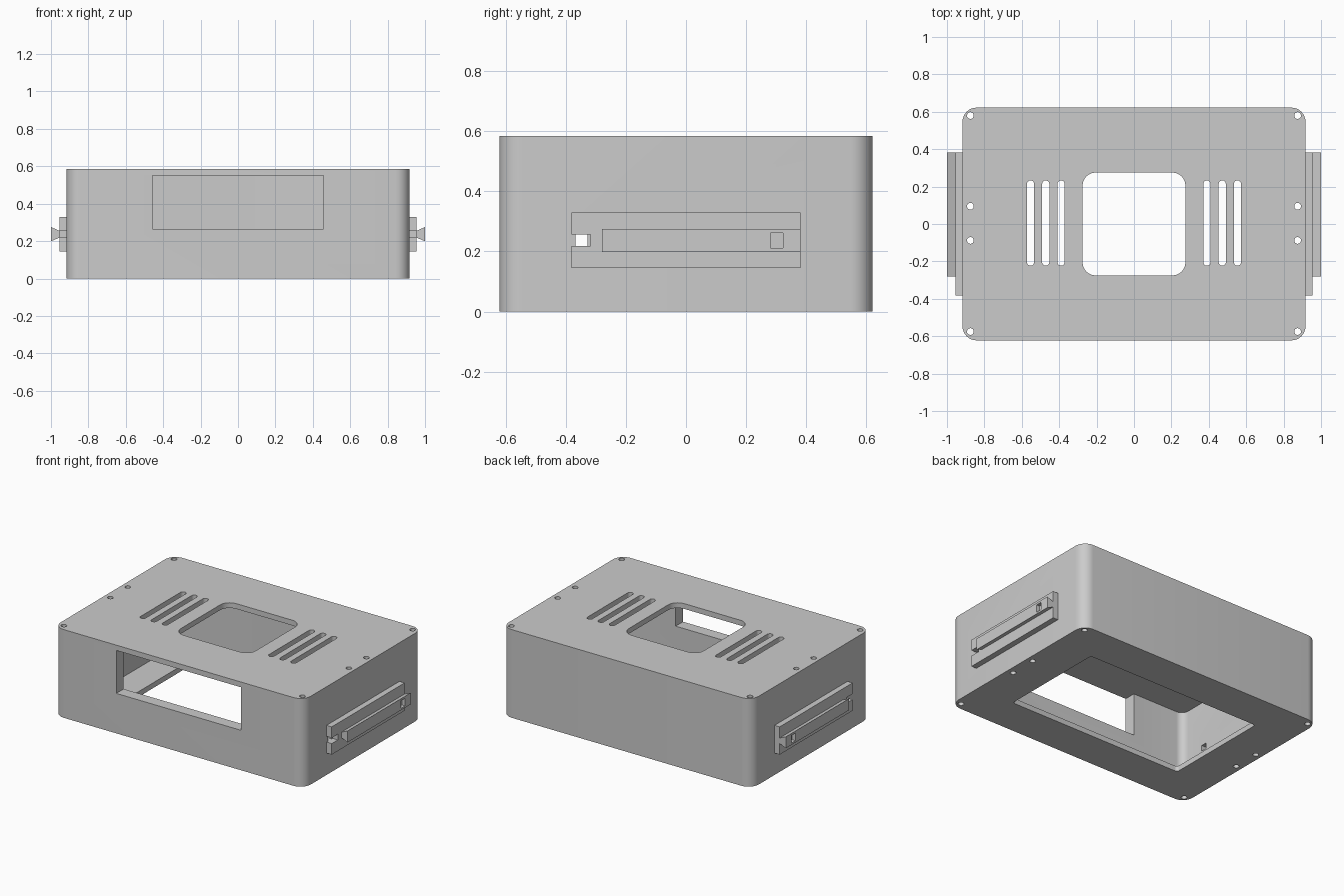
import bpy
import bmesh
import math

default = bpy.data.objects.get("Cube")
if default:
    bpy.data.objects.remove(default, do_unlink=True)

grey = bpy.data.materials.new("plain_grey")
grey.use_nodes = True
grey.diffuse_color = (0.6, 0.6, 0.6, 1)
grey.node_tree.nodes["Principled BSDF"].inputs["Base Color"].default_value = (0.6, 0.6, 0.6, 1)


def rounded(cx, cy, hx, hy, r, steps=8):
    """Counter-clockwise rounded rectangle outline."""
    pts = []
    for quarter, (sx, sy) in enumerate([(1, 1), (-1, 1), (-1, -1), (1, -1)]):
        for i in range(steps + 1):
            a = math.radians(90) * (quarter + i / steps)
            pts.append((cx + sx * (hx - r) + r * math.cos(a),
                        cy + sy * (hy - r) + r * math.sin(a)))
    return pts


def rect(a0, a1, b0, b1):
    return [(a0, b0), (a1, b0), (a1, b1), (a0, b1)]


def circle(cx, cy, r, n=24):
    return [(cx + r * math.cos(math.tau * i / n), cy + r * math.sin(math.tau * i / n))
            for i in range(n)]


def prisms(name, outlines, axis, lo, hi):
    """Extrude closed outlines along an axis; other two axes stay in x, y, z order."""
    bm = bmesh.new()
    for outline in outlines:
        verts = []
        for p in outline:
            co = list(p)
            co.insert("xyz".index(axis), lo)
            verts.append(bm.verts.new(co))
        face = bm.faces.new(verts)
        top = bmesh.ops.extrude_face_region(bm, geom=[face])["geom"]
        for v in top:
            if isinstance(v, bmesh.types.BMVert):
                v.co["xyz".index(axis)] = hi
    bmesh.ops.remove_doubles(bm, verts=bm.verts, dist=1e-5)
    bmesh.ops.recalc_face_normals(bm, faces=bm.faces)
    mesh = bpy.data.meshes.new(name)
    bm.to_mesh(mesh)
    bm.free()
    mesh.materials.append(grey)
    obj = bpy.data.objects.new(name, mesh)
    bpy.context.collection.objects.link(obj)
    return obj


def activate(obj):
    bpy.ops.object.select_all(action="DESELECT")
    obj.select_set(True)
    bpy.context.view_layer.objects.active = obj


def cut(target, cutter):
    cutter.hide_render = True
    mod = target.modifiers.new("cut", "BOOLEAN")
    mod.operation, mod.solver, mod.object = "DIFFERENCE", "EXACT", cutter
    activate(target)
    bpy.ops.object.modifier_apply(modifier=mod.name)
    bpy.data.objects.remove(cutter, do_unlink=True)


def mirror(obj):
    activate(obj)
    mod = obj.modifiers.new("mirror", "MIRROR")
    mod.use_mirror_merge = False
    bpy.ops.object.modifier_apply(modifier=mod.name)


# Hollow case with thin floor and lid
HEIGHT, PLATE = 0.585, 0.035
case = prisms("case", [rounded(0, 0, 0.917, 0.622, 0.075)], "z", 0, HEIGHT)
cut(case, prisms("cavity", [rounded(0, 0, 0.84, 0.545, 0.05)], "z", PLATE, HEIGHT - PLATE))

# Floor opening and front window
cut(case, prisms("floor_opening", [rounded(0, 0, 0.645, 0.365, 0.02)], "z", -0.1, 0.1))
cut(case, prisms("front_window", [rect(-0.457, 0.457, 0.265, HEIGHT - PLATE)], "y", -0.7, -0.5))

# Lid opening and ventilation slots
vents = [rounded(0, 0, 0.275, 0.275, 0.07)]
for side in (-1, 1):
    for x in (0.39, 0.472, 0.553):
        vents.append(rounded(side * x, 0.005, 0.019, 0.228, 0.0185, 5))
cut(case, prisms("lid_vents", vents, "z", 0.5, 0.7))

# Screw holes running through the side walls
screws = [circle(side * 0.875, y, 0.018) for side in (-1, 1)
          for y in (-0.575, -0.088, 0.095, 0.58)]
cut(case, prisms("screw_holes", screws, "z", -0.1, 0.7))

# Small port through both side walls
cut(case, prisms("side_port", [rect(-0.368, -0.328, 0.218, 0.256)], "x", -1.1, 1.1))
activate(case)
bpy.ops.object.shade_smooth_by_angle(angle=math.radians(30))

# Side mounting plates, notched at the front end
MID = 0.237
plate = prisms("side_plates", [[
    (-0.382, 0.145), (0.382, 0.145), (0.382, 0.329), (-0.382, 0.329),
    (-0.382, MID + 0.019), (-0.318, MID + 0.019),
    (-0.318, MID - 0.019), (-0.382, MID - 0.019)]], "x", 0.915, 0.955)
mirror(plate)

# Dovetail rails with a small latch pocket
rail = prisms("dovetail_rails", [[
    (0.954, MID - 0.018), (1.0, MID - 0.038),
    (1.0, MID + 0.038), (0.954, MID + 0.018)]], "y", -0.28, 0.382)
cut(rail, prisms("latch_pocket", [rect(0.281, 0.323, 0.211, 0.262)], "x", 0.976, 1.1))
mirror(rail)
